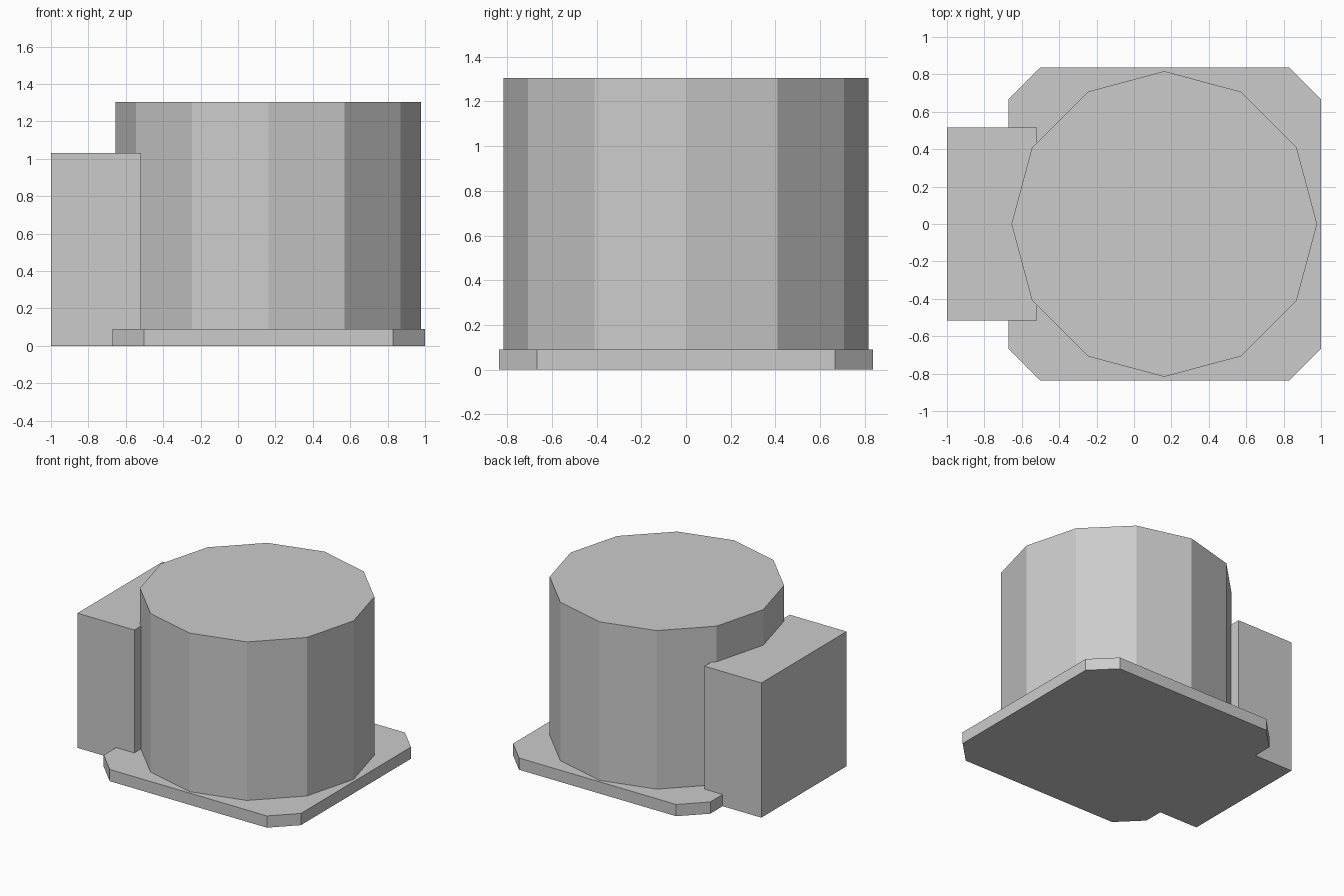
import bpy
import math

if "Cube" in bpy.data.objects:
    bpy.data.objects.remove(bpy.data.objects["Cube"])


def prism(name, outline, z0, z1):
    """Extrude a counter-clockwise outline from z0 to z1."""
    n = len(outline)
    verts = [(x, y, z) for z in (z0, z1) for x, y in outline]
    faces = [tuple(reversed(range(n))), tuple(range(n, 2 * n))]
    faces += [(i, (i + 1) % n, (i + 1) % n + n, i + n) for i in range(n)]
    mesh = bpy.data.meshes.new(name)
    mesh.from_pydata(verts, [], faces)
    obj = bpy.data.objects.new(name, mesh)
    bpy.context.collection.objects.link(obj)
    return obj


# Base plate: rectangle with chamfered corners
x0, x1, y, c = -0.672, 1.0, 0.836, 0.17
prism("base_plate", [(x0 + c, -y), (x1 - c, -y), (x1, -y + c), (x1, y - c),
                     (x1 - c, y), (x0 + c, y), (x0, y - c), (x0, -y + c)], 0, 0.09)

# Twelve-sided drum standing on the plate
drum = [(0.162 + 0.817 * math.cos(i * math.pi / 6), 0.817 * math.sin(i * math.pi / 6))
        for i in range(12)]
prism("drum", drum, 0.09, 1.305)

# Side block on the left, overlapping drum and plate
prism("side_block", [(-1, -0.516), (-0.518, -0.516), (-0.518, 0.516), (-1, 0.516)], 0, 1.032)
